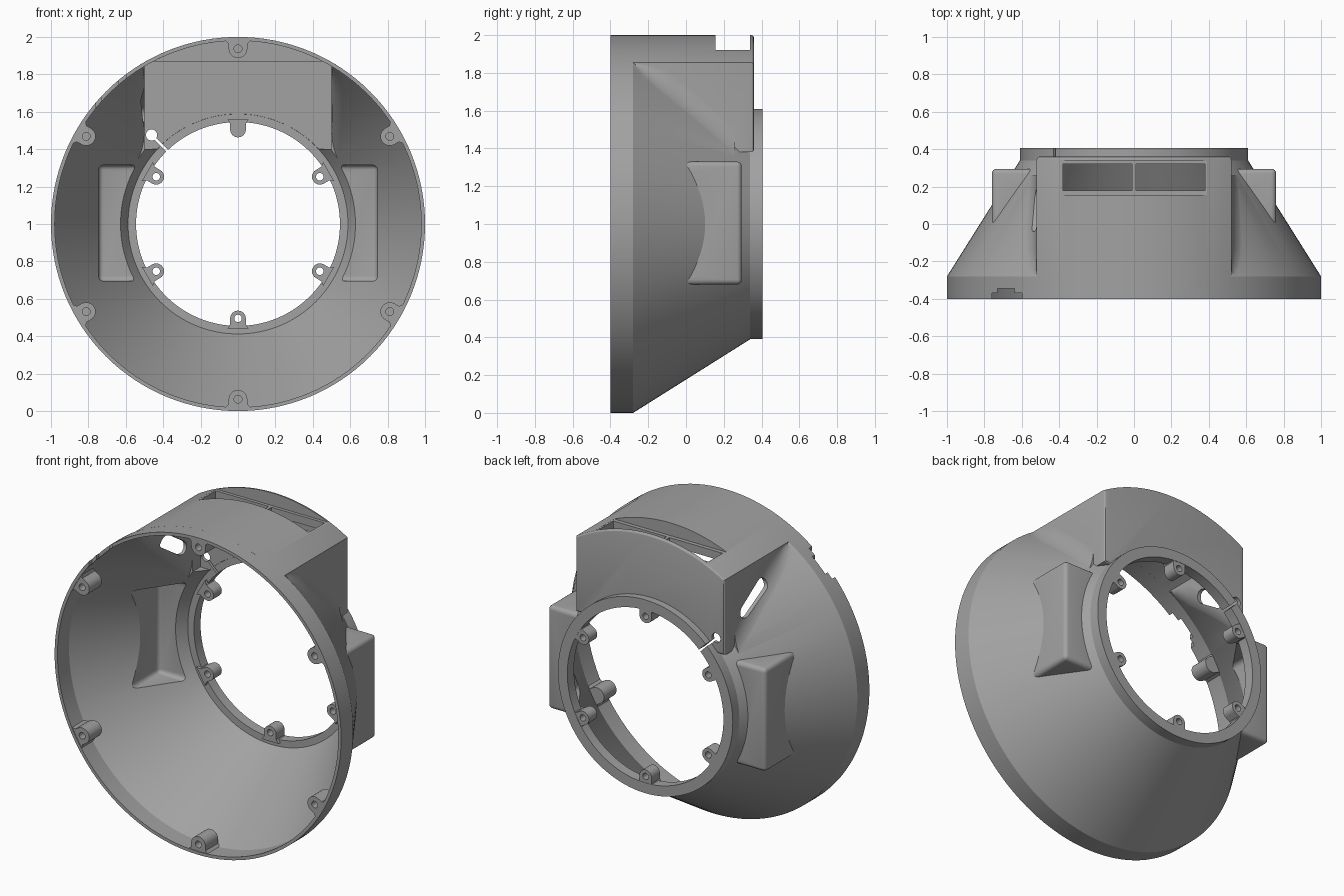
import bpy, bmesh, math
from mathutils import Vector

if "Cube" in bpy.data.objects:
    bpy.data.objects.remove(bpy.data.objects["Cube"], do_unlink=True)

grey = bpy.data.materials.new("plain grey")
grey.use_nodes = True
GREY = (0.36, 0.36, 0.36, 1)
grey.diffuse_color = GREY
grey.node_tree.nodes["Principled BSDF"].inputs["Base Color"].default_value = GREY


def polar(r, a, y):
    """Point around the horizontal housing axis."""
    return Vector((r * math.cos(a), y, 1 + r * math.sin(a)))


def finish(name, bm):
    bmesh.ops.recalc_face_normals(bm, faces=bm.faces)
    mesh = bpy.data.meshes.new(name)
    bm.to_mesh(mesh)
    bm.free()
    mesh.materials.append(grey)
    obj = bpy.data.objects.new(name, mesh)
    bpy.context.collection.objects.link(obj)
    return obj


def loft(name, sections, back_bevel=0):
    """Closed solid through matching loops of points."""
    bm = bmesh.new()
    loops = [[bm.verts.new(p) for p in s] for s in sections]
    for a, b in zip(loops, loops[1:]):
        for i in range(len(a)):
            j = (i + 1) % len(a)
            bm.faces.new((a[i], a[j], b[j], b[i]))
    bm.faces.new(loops[0])
    cap = bm.faces.new(loops[-1])
    if back_bevel:
        bmesh.ops.recalc_face_normals(bm, faces=bm.faces)
        bmesh.ops.bevel(bm, geom=list(cap.edges), offset=back_bevel, segments=3,
                        profile=0.5, affect='EDGES')
    return finish(name, bm)


def revolve(name, profile, n=128):
    return loft(name, [[polar(r, math.tau * i / n, y) for i in range(n)] for r, y in profile])


def box(name, lo, hi, bevel=0):
    bm = bmesh.new()
    bmesh.ops.create_cube(bm, size=1)
    lo, hi = Vector(lo), Vector(hi)
    for v in bm.verts:
        v.co = [(l + h) / 2 + c * (h - l) for c, l, h in zip(v.co, lo, hi)]
    if bevel:
        bmesh.ops.bevel(bm, geom=bm.edges[:], offset=bevel, segments=4,
                        profile=0.5, affect='EDGES')
    return finish(name, bm)


def rod(name, x, z, r, y0, y1, n=24):
    ring = [(r * math.cos(math.tau * i / n), r * math.sin(math.tau * i / n)) for i in range(n)]
    return loft(name, [[Vector((x + u, y, z + v)) for u, v in ring] for y in (y0, y1)])


def combine(target, tool, op):
    mod = target.modifiers.new("join", 'BOOLEAN')
    mod.operation, mod.object, mod.solver = op, tool, 'EXACT'
    bpy.context.view_layer.objects.active = target
    bpy.ops.object.modifier_apply(modifier=mod.name)
    bpy.data.objects.remove(tool, do_unlink=True)


def smooth(obj):
    bpy.ops.object.select_all(action='DESELECT')
    obj.select_set(True)
    bpy.context.view_layer.objects.active = obj
    bpy.ops.object.shade_smooth_by_angle(angle=math.radians(28))


def body(name, cone, half, roof, floor, back, pocket, bevel):
    """Cone with a duct on top and a pocket each side; used for skin and cavity."""
    solid = revolve(name, cone)
    # Duct with an arched roof
    a0 = math.acos(half / roof)
    arch = [polar(roof, a0 + (math.pi - 2 * a0) * i / 32, 0) for i in range(33)]
    outline = [Vector((half, 0, floor))] + arch + [Vector((-half, 0, floor))]
    front = -0.3 if bevel else -0.29
    combine(solid, loft("duct", [[p + Vector((0, y, 0)) for p in outline]
                                 for y in (front, back)], bevel), 'UNION')
    (r0, y0), (r1, y1) = cone[1], cone[2]
    top = 1 + math.sqrt(roof ** 2 - half ** 2)
    for s in (1, -1):
        # Hollow blend between duct side and cone
        sections = []
        for k in range(15):
            y = -0.265 + 0.525 * k / 14
            r = r0 + (r1 - r0) * (y - y0) / (y1 - y0) - 0.002
            zc = 1 + math.sqrt(r * r - half * half)
            rise = max(0.004, min(0.12, (top - zc) * 0.9))
            corner = Vector((half - 0.001, y, zc))
            wall = corner + Vector((0, 0, rise))
            foot = polar(r, math.atan2(zc - 1, half) - 0.11 / r, y)
            loop = [Vector((half - 0.06, y, zc - 0.06))]
            for i in range(9):
                t = i / 8
                loop.append(wall * (1 - t) ** 2 + corner * 2 * t * (1 - t) + foot * t * t)
            sections.append([Vector((s * p.x, p.y, p.z)) for p in loop])
        combine(solid, loft("blend", sections), 'UNION')
        # Side pocket
        px, py, pz = pocket
        xs = sorted((s * 0.5, s * px))
        combine(solid, box("pocket", (xs[0], -0.12, 1.005 - pz), (xs[1], py, 1.005 + pz), 0.025),
                'UNION')
    return solid


# Hollow housing
housing = body("housing", [(1, -0.4), (1, -0.28), (0.61, 0.34), (0.61, 0.405)],
               0.52, 1.0, 1.38, 0.36, (0.76, 0.295, 0.325), 0.015)
cavity = body("cavity", [(0.98, -0.45), (0.98, -0.285), (0.588, 0.339)],
              0.5, 0.98, 1.4, 0.338, (0.745, 0.275, 0.31), 0)
combine(housing, cavity, 'DIFFERENCE')
combine(housing, rod("bore", 0, 1, 0.545, 0.2, 0.5, 128), 'DIFFERENCE')

# Vent block with recess and two openings
a1 = math.asin(0.87 / 0.99)
block = [polar(0.99, a1 + (math.pi - 2 * a1) * i / 24, 0) for i in range(25)]
combine(housing, loft("vent_block", [[p + Vector((0, y, 0)) for p in block]
                                     for y in (0.13, 0.35)]), 'UNION')
combine(housing, box("recess", (-0.39, 0.155, 1.92), (0.39, 0.34, 2.1)), 'DIFFERENCE')
for x in (-0.38, 0.01):
    combine(housing, box("opening", (x, 0.18, 1.8), (x + 0.37, 0.32, 2.1)), 'DIFFERENCE')

# Sloping slot in one duct side
start, end = Vector((0, 0.0, 1.69)), Vector((0, 0.16, 1.585))
along = (end - start).normalized()
side = Vector((0, -along.z, along.y))
slot = []
for centre, turn in ((end, -1), (start, 1)):
    for i in range(9):
        a = turn * math.pi / 2 + math.pi * i / 8
        if turn < 0:
            a = -math.pi / 2 + math.pi * i / 8
        slot.append(centre + 0.042 * (along * math.cos(a) + side * math.sin(a)))
combine(housing, loft("slot", [[p + Vector((x, 0, 0)) for p in slot] for x in (-0.66, -0.45)]),
        'DIFFERENCE')

# Keyhole and slit in the back plate
combine(housing, rod("keyhole", -0.462, 1.476, 0.03, 0.3, 0.5), 'DIFFERENCE')
slit = [Vector(p) for p in ((-0.465, 0.3, 1.468), (-0.455, 0.3, 1.478),
                            (-0.365, 0.3, 1.388), (-0.375, 0.3, 1.378))]
combine(housing, loft("slit", [slit, [p + Vector((0, 0.2, 0)) for p in slit]]), 'DIFFERENCE')

# Stepped notch in the front rim
for x0, x1, y in ((-0.76, -0.6, -0.37), (-0.73, -0.64, -0.345)):
    combine(housing, box("notch", (x0, -0.5, 1.6), (x1, y, 1.9)), 'DIFFERENCE')
smooth(housing)


def lug(name, angle, r, size, reach, y0, y1, hole, h0, h1):
    """Round-nosed screw lug pointing at the axis."""
    shape = [(-size * math.cos(t), size * math.sin(t))
             for t in (math.pi * (i / 12 - 0.5) for i in range(13))]
    shape += [(reach * 0.6, size), (reach, size * 1.4), (reach, -size * 1.4), (reach * 0.6, -size)]
    out = Vector((math.cos(angle), 0, math.sin(angle)))
    across = Vector((-math.sin(angle), 0, math.cos(angle)))
    c = polar(r, angle, 0)
    obj = loft(name, [[c + out * u + across * v + Vector((0, y, 0)) for u, v in shape]
                      for y in (y0, y1)])
    combine(obj, rod("hole", c.x, c.z, hole, h0, h1), 'DIFFERENCE')
    smooth(obj)


# Screw lugs, six at the front rim and six at the back ring
for i in range(6):
    angle = math.radians(30 + 60 * i)
    lug(f"front_lug_{i + 1}", angle, 0.937, 0.05, 0.045, -0.395, -0.27, 0.021, -0.5, -0.3)
    depth = 0.36 if i == 1 else 0.3
    lug(f"back_lug_{i + 1}", angle, 0.505, 0.042, 0.055, 0.32, 0.403, 0.02, depth, 0.5)
